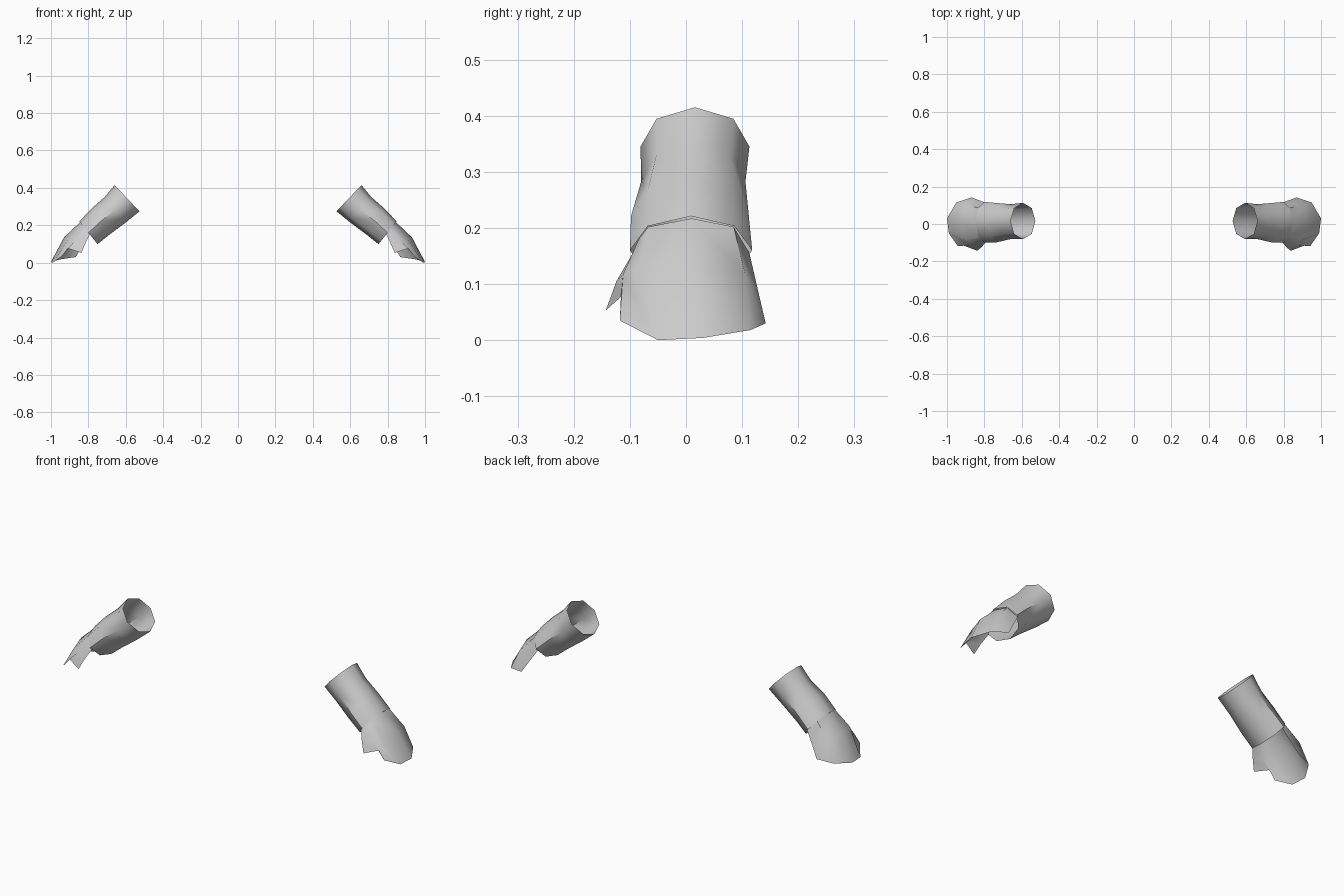
import bpy
from math import sin, cos, pi, radians
from mathutils import Vector

if "Cube" in bpy.data.objects:
    bpy.data.objects.remove(bpy.data.objects["Cube"])


def make_part(name, verts, faces):
    """Create a single-walled, smooth part mirrored across x = 0."""
    mesh = bpy.data.meshes.new(name)
    mesh.from_pydata(verts, [], faces)
    mesh.polygons.foreach_set("use_smooth", [True] * len(mesh.polygons))
    mesh.set_sharp_from_angle(angle=radians(50))
    obj = bpy.data.objects.new(name, mesh)
    bpy.context.collection.objects.link(obj)
    mirror = obj.modifiers.new("mirror", 'MIRROR')
    mirror.use_mirror_merge = False
    return obj


def ring(top, bottom, y_front, y_back, sides=8):
    """Slanted octagon given by its top and bottom (x, z) and y extents."""
    yc, ry = (y_front + y_back) / 2, (y_back - y_front) / 2
    t = Vector((top[0], yc, top[1]))
    b = Vector((bottom[0], yc, bottom[1]))
    centre, up = (t + b) / 2, (t - b) / 2
    return [centre + up * cos(2 * pi * i / sides)
            + Vector((0, ry * sin(2 * pi * i / sides), 0)) for i in range(sides)]


# Forearm sleeve: open octagonal tube with a slight waist
rings = [
    ring((0.66, 0.415), (0.527, 0.275), -0.081, 0.113),
    ring((0.714, 0.35), (0.60, 0.215), -0.08, 0.106),
    ring((0.783, 0.29), (0.685, 0.152), -0.098, 0.112),
    ring((0.848, 0.221), (0.751, 0.099), -0.10, 0.118),
]
verts = [v for r in rings for v in r]
faces = [(k * 8 + i, k * 8 + 8 + i, k * 8 + 8 + (i + 1) % 8, k * 8 + (i + 1) % 8)
         for k in range(3) for i in range(8)]
make_part("forearm_sleeve", verts, faces)

# Hand guard: open shell over the back of the hand, columns front to back
start = [(0.79, -0.095, 0.155), (0.813, -0.083, 0.182), (0.831, -0.067, 0.202),
         (0.844, 0.01, 0.217), (0.831, 0.085, 0.202), (0.79, 0.113, 0.155)]
middle = [(0.815, -0.124, 0.105), (0.87, -0.112, 0.118), (0.905, -0.085, 0.126),
          (0.93, 0.01, 0.136), (0.905, 0.105, 0.12), (0.832, 0.128, 0.09)]
tip = [(0.838, -0.143, 0.053), (0.91, -0.116, 0.077), (0.99, -0.05, 0.0),
       (1.0, 0.03, 0.004), (0.95, 0.115, 0.018), (0.868, 0.142, 0.03)]
notch_corner = (0.942, -0.118, 0.035)
verts = start + middle + tip + [notch_corner]
faces = [(k * 6 + i, k * 6 + 6 + i, k * 6 + 7 + i, k * 6 + 1 + i)
         for k in range(2) for i in range(5) if (k, i) != (1, 1)]
# Thumb notch step
faces += [(7, 13, 18), (7, 18, 14, 8)]
make_part("hand_guard", verts, faces)
